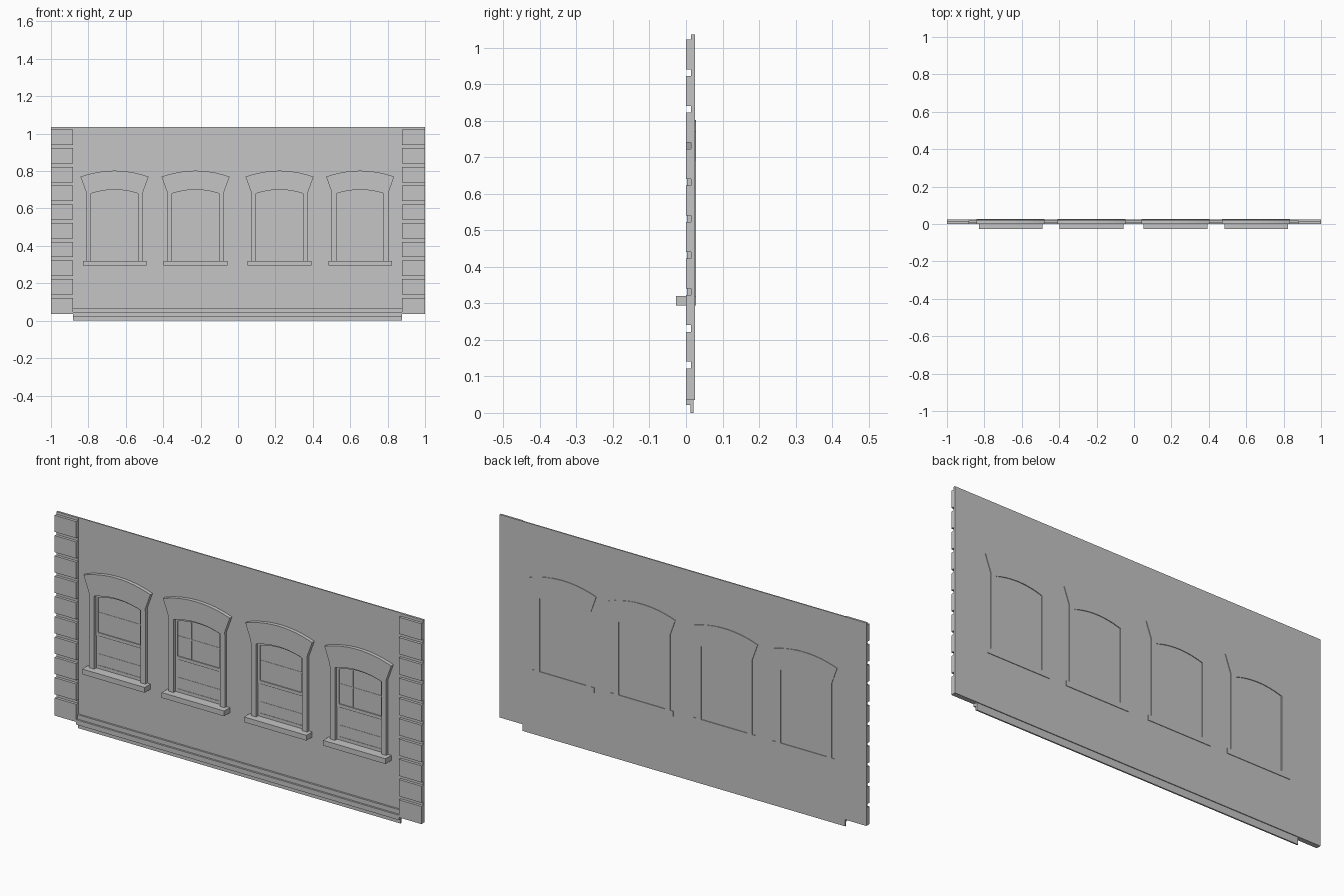
import bpy
import math
from mathutils import Matrix

cube = bpy.data.objects.get("Cube")
if cube:
    bpy.data.objects.remove(cube, do_unlink=True)

stone = bpy.data.materials.new("light_grey_stone")
stone.use_nodes = True
GREY = (0.56, 0.56, 0.56, 1)
stone.diffuse_color = GREY
stone.node_tree.nodes["Principled BSDF"].inputs["Base Color"].default_value = GREY


def plate(name, outlines, front, back):
    """Extrude x-z outlines from front to back; nested outlines become holes."""
    curve = bpy.data.curves.new(name, "CURVE")
    curve.dimensions = "2D"
    curve.fill_mode = "BOTH"
    curve.extrude = (back - front) / 2
    for pts in outlines:
        spline = curve.splines.new("POLY")
        spline.points.add(len(pts) - 1)
        for p, (x, z) in zip(spline.points, pts):
            p.co = (x, z, 0, 1)
        spline.use_cyclic_u = True
    temp = bpy.data.objects.new(name + "_outline", curve)
    bpy.context.collection.objects.link(temp)
    mesh = bpy.data.meshes.new_from_object(
        temp.evaluated_get(bpy.context.evaluated_depsgraph_get()))
    bpy.data.objects.remove(temp, do_unlink=True)
    mesh.transform(Matrix.Translation((0, (front + back) / 2, 0))
                   @ Matrix.Rotation(math.pi / 2, 4, "X"))
    mesh.name = name
    mesh.shade_flat()
    mesh.materials.clear()
    mesh.materials.append(stone)
    obj = bpy.data.objects.new(name, mesh)
    bpy.context.collection.objects.link(obj)


def rect(x0, x1, z0, z1):
    return [(x0, z0), (x1, z0), (x1, z1), (x0, z1)]


def arch(cx, half, z_side, z_mid, steps=12):
    """Shallow arc running from right to left."""
    ts = [1 - 2 * i / steps for i in range(steps + 1)]
    return [(cx + half * t, z_mid - (z_mid - z_side) * t * t) for t in ts]


CENTRES = (-0.66, -0.227, 0.222, 0.653)
OPEN, JAMB, HOOD, SILL = 0.126, 0.153, 0.182, 0.17
SILL_TOP, SPRING, CROWN, MEET = 0.32, 0.68, 0.70, 0.49
WALL_FRONT, WALL_BACK, UNIT_BACK = 0.018, 0.024, 0.027


def opening(cx):
    return [(cx - OPEN, SILL_TOP), (cx + OPEN, SILL_TOP)] + arch(cx, OPEN, SPRING, CROWN)


# Wall with arched openings
plate("wall", [rect(-1, 1, 0.035, 1.035)] + [opening(c) for c in CENTRES],
      WALL_FRONT, WALL_BACK)

# Corner blocks with recessed joints
for side, inner in (("right", -0.882), ("left", 0.877)):
    x0, x1 = sorted((inner, math.copysign(1, inner)))
    plate(side + "_corner_backing", [rect(x0, x1, 0.035, 1.035)], 0.0135, 0.02)
    for i in range(10):
        low = 0.035 if i == 0 else 0.04 + 0.1 * i
        high = min(0.122 + 0.1 * i, 1.022)
        plate(f"{side}_corner_block_{i + 1}", [rect(x0, x1, low, high)], 0, 0.015)

# Stepped base moulding
for name, low, high, front, back in (
        ("base_foot", 0, 0.04, 0.013, 0.02),
        ("base_band", 0.022, 0.046, 0, 0.02),
        ("base_cap", 0.046, 0.068, 0.009, 0.02)):
    plate(name, [rect(-0.882, 0.877, low, high)], front, back)

# Windows
for n, cx in enumerate(CENTRES, 1):
    tag = f"window_{n}_"
    for side, s in (("right", -1), ("left", 1)):
        x0, x1 = sorted((cx + s * OPEN, cx + s * JAMB))
        plate(tag + side + "_jamb", [rect(x0, x1, SILL_TOP, SPRING)], 0.003, UNIT_BACK)
    plate(tag + "sill", [rect(cx - SILL, cx + SILL, 0.294, SILL_TOP)], -0.027, UNIT_BACK)

    # Flared arched hood
    under = arch(cx, OPEN, SPRING, CROWN)[::-1]
    plate(tag + "hood", [under + [(cx + JAMB, SPRING), (cx + JAMB, 0.69)]
                         + arch(cx, HOOD, 0.77, 0.802)
                         + [(cx - JAMB, 0.69), (cx - JAMB, SPRING)]], 0, UNIT_BACK)

    # Glass and sashes
    plate(tag + "glass", [opening(cx)], 0.021, 0.0235)
    edge = OPEN - 0.012
    plate(tag + "upper_sash", [
        [(cx - OPEN, MEET - 0.008), (cx + OPEN, MEET - 0.008)]
        + arch(cx, OPEN, SPRING, CROWN),
        [(cx - edge, MEET + 0.008), (cx + edge, MEET + 0.008)]
        + arch(cx, edge, SPRING - 0.01, CROWN - 0.012)], 0.016, 0.022)
    plate(tag + "lower_sash", [
        rect(cx - OPEN, cx + OPEN, SILL_TOP, MEET),
        rect(cx - edge, cx + edge, SILL_TOP + 0.016, MEET - 0.01)], 0.019, 0.022)
    for k, z in enumerate((0.39, 0.595), 1):
        plate(f"{tag}crossbar_{k}", [rect(cx - edge, cx + edge, z - 0.003, z + 0.003)],
              0.0195, 0.022)
    # Every second window has an upright glazing bar
    if n % 2 == 0:
        x = cx - OPEN / 3
        plate(tag + "upright_bar", [rect(x - 0.003, x + 0.003, MEET, SPRING)],
              0.0185, 0.022)
